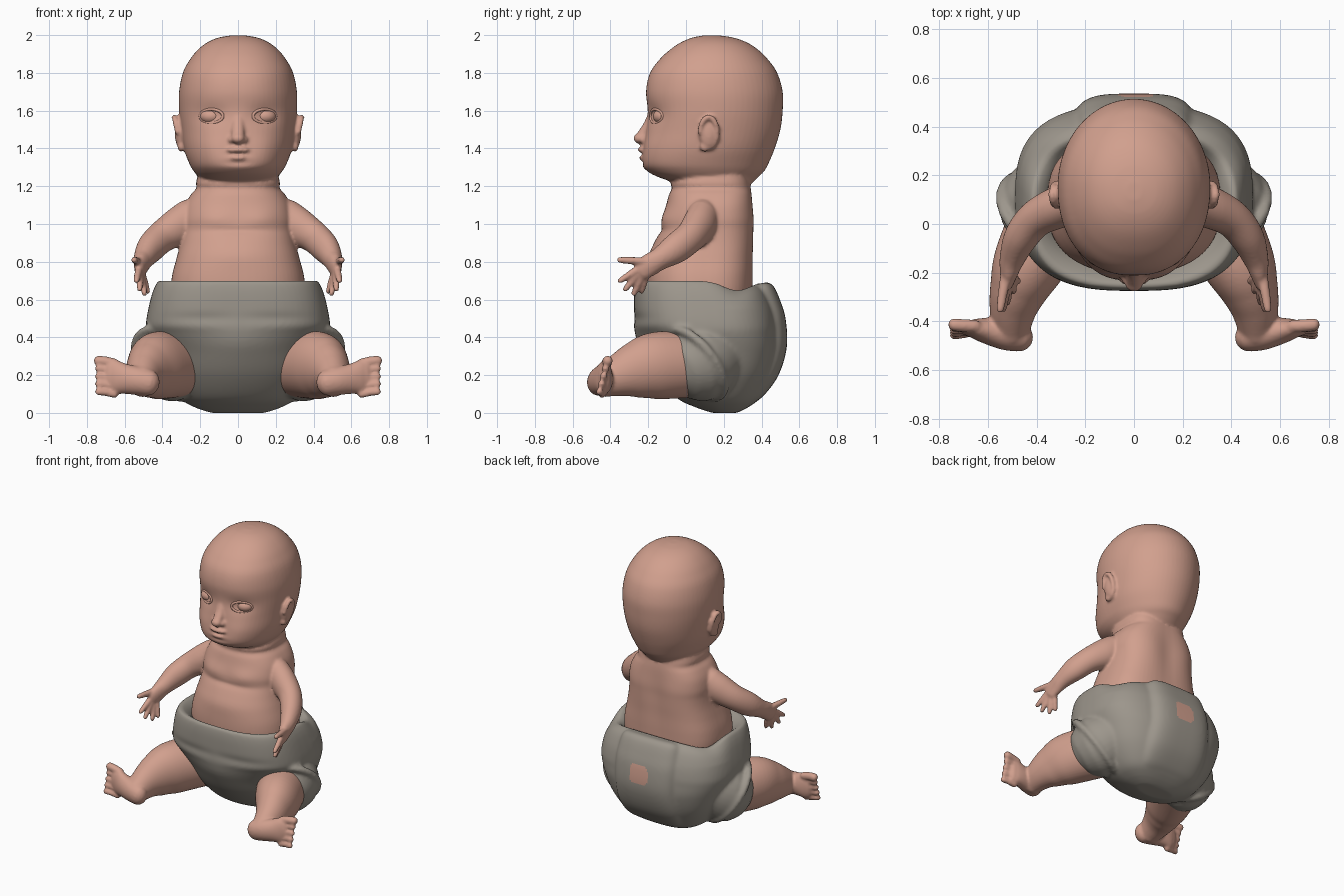
import bpy, bmesh, math
from mathutils import Vector, Matrix

if "Cube" in bpy.data.objects:
    bpy.data.objects.remove(bpy.data.objects["Cube"])


def material(name, rgb):
    m = bpy.data.materials.new(name)
    m.diffuse_color = (*rgb, 1)
    m.use_nodes = True
    m.node_tree.nodes["Principled BSDF"].inputs["Base Color"].default_value = m.diffuse_color
    return m


SKIN = material("warm skin", (0.64, 0.35, 0.27))
CLOTH = material("grey cloth", (0.335, 0.305, 0.262))


def spline(rows, steps=6):
    """Catmull-Rom interpolation of rows of numbers."""
    out = []
    for i in range(len(rows) - 1):
        p0, p1 = rows[max(i - 1, 0)], rows[i]
        p2, p3 = rows[i + 1], rows[min(i + 2, len(rows) - 1)]
        for k in range(steps):
            t = k / steps
            out.append([0.5 * (2 * b + (c - a) * t + (2 * a - 5 * b + 4 * c - d) * t * t
                               + (3 * b - a - 3 * c + d) * t ** 3)
                        for a, b, c, d in zip(p0, p1, p2, p3)])
    out.append(list(rows[-1]))
    return out


def skin_rings(bm, rings):
    """Bridge a list of point rings into a closed solid."""
    vs = [[bm.verts.new(p) for p in r] for r in rings]
    n = len(vs[0])
    for a, b in zip(vs, vs[1:]):
        for i in range(n):
            bm.faces.new((a[i], a[(i + 1) % n], b[(i + 1) % n], b[i]))
    bm.faces.new(vs[0][::-1])
    bm.faces.new(vs[-1])


def loft(bm, rows, nf=2.0, nb=2.0, seg=64):
    """Superellipse stack: rows of (z, y front, y back, half width[, front squareness])."""
    rings = []
    for z, y0, y1, rx, *f in spline(rows):
        ring = []
        for k in range(seg):
            a = 2 * math.pi * k / seg
            c, s = math.cos(a), math.sin(a)
            e = 2 / (nb if s > 0 else f[0] if f else nf)
            ring.append((rx * math.copysign(abs(c) ** e, c),
                         (y0 + y1) / 2 + (y1 - y0) / 2 * math.copysign(abs(s) ** e, s), z))
        rings.append(ring)
    skin_rings(bm, rings)


def tube(bm, rows, ref=(0, 0, 1), sides=(1, -1), seg=32, steps=6):
    """Round-ended limb: rows of (x, y, z, width radius, radius along ref)."""
    ref = Vector(ref)
    pts = spline(rows, steps)
    pos = [Vector(p[:3]) for p in pts]
    secs = []
    for i, p in enumerate(pts):
        t = (pos[min(i + 1, len(pos) - 1)] - pos[max(i - 1, 0)]).normalized()
        secs.append((pos[i], t, p[3], p[4]))

    def cap(sec, sign):
        c, t, w, h = sec
        return [(c + t * sign * min(w, h) * math.sin(q), t, w * math.cos(q), h * math.cos(q))
                for q in (0.4, 0.8, 1.15, 1.45)]
    secs = cap(secs[0], -1)[::-1] + secs + cap(secs[-1], 1)
    for s in sides:
        rings = []
        for c, t, w, h in secs:
            up = (ref - t * t.dot(ref)).normalized()
            side = up.cross(t)
            ring = []
            for k in range(seg):
                a = 2 * math.pi * k / seg
                v = c + side * w * math.cos(a) + up * h * math.sin(a)
                ring.append((v.x * s, v.y, v.z))
            rings.append(ring)
        skin_rings(bm, rings)


def ball(bm, c, r, sides=(1, -1)):
    for s in sides:
        m = Matrix.Translation((c[0] * s, c[1], c[2])) @ Matrix.Diagonal((*r, 1))
        bmesh.ops.create_uvsphere(bm, u_segments=32, v_segments=20, radius=1, matrix=m)


def finish(bm, name, mats, voxel=0, smooth=4):
    """Turn a bmesh into an object, optionally fusing its parts."""
    bmesh.ops.recalc_face_normals(bm, faces=bm.faces[:])
    me = bpy.data.meshes.new(name)
    bm.to_mesh(me)
    bm.free()
    ob = bpy.data.objects.new(name, me)
    bpy.context.collection.objects.link(ob)
    bpy.context.view_layer.objects.active = ob
    if voxel:
        r = ob.modifiers.new("fuse", 'REMESH')
        r.mode, r.voxel_size = 'VOXEL', voxel
        sm = ob.modifiers.new("soften", 'SMOOTH')
        sm.factor, sm.iterations = 0.5, smooth
        bpy.ops.object.modifier_apply(modifier="fuse")
        bpy.ops.object.modifier_apply(modifier="soften")
    ob.data.materials.clear()
    for m in mats:
        ob.data.materials.append(m)
    for p in ob.data.polygons:
        p.use_smooth = True
        p.material_index = 0
    return ob


def sculpt(ob, brushes, test):
    """Soft pushes along y: (x, z, radius x, radius z, depth), mirrored."""
    for v in ob.data.vertices:
        x, y, z = abs(v.co.x), v.co.y, v.co.z
        if test(y):
            for cx, cz, rx, rz, d in brushes:
                q = ((x - cx) / rx) ** 2 + ((z - cz) / rz) ** 2
                if q < 6:
                    v.co.y += d * math.exp(-q)


body = bmesh.new()
# head
loft(body, [(1.215, -0.05, .35, .18), (1.25, -.15, .385, .21), (1.28, -.205, .415, .235),
            (1.32, -.235, .437, .258), (1.40, -.226, .47, .287), (1.50, -.212, .50, .302),
            (1.60, -.203, .512, .312), (1.70, -.208, .512, .312), (1.80, -.187, .483, .292),
            (1.87, -.14, .435, .255), (1.92, -.088, .385, .215), (1.96, -.03, .325, .165),
            (1.987, .035, .25, .102), (1.999, .10, .17, .03)], nf=2.2)
# torso and neck
loft(body, [(.5, -.17, .33, .33), (.62, -.2, .35, .355), (.72, -.205, .355, .35),
            (.82, -.192, .357, .325), (.9, -.165, .36, .305), (.97, -.135, .36, .295),
            (1.03, -.125, .36, .295), (1.1, -.105, .355, .28), (1.155, -.09, .35, .25),
            (1.19, -.075, .345, .22), (1.22, -.08, .34, .222), (1.3, -.05, .33, .2)], nf=2.4, nb=2.9)
# nose and lips
tube(body, [(0, -.178, 1.585, .022, .03), (0, -.205, 1.52, .024, .032), (0, -.234, 1.465, .03, .034)],
     ref=(1, 0, 0), sides=(1,))
ball(body, (0, -.244, 1.453), (.036, .034, .028), (1,))
ball(body, (.032, -.22, 1.445), (.022, .025, .02))
ball(body, (0, -.225, 1.392), (.06, .03, .02), (1,))
ball(body, (0, -.22, 1.352), (.05, .03, .02), (1,))
# ears
rim = [i * math.pi / 6 for i in range(-4, 7)]
tube(body, [(.318 + .018 * math.sin(a), .12 + .045 * math.cos(a), 1.485 + .08 * math.sin(a), .014, .016)
            for a in rim], ref=(1, 0, 0), steps=3)
ball(body, (.305, .12, 1.485), (.03, .052, .085))
ball(body, (.302, .10, 1.41), (.018, .028, .028))
# arms and palms
tube(body, [(.25, .09, 1.035, .085, .10), (.32, .065, .985, .086, .10), (.405, .02, .93, .077, .085),
            (.465, -.055, .87, .07, .08), (.50, -.14, .815, .053, .06), (.512, -.19, .785, .04, .06),
            (.52, -.235, .755, .028, .056)])
# fingers, thumb first
for base, tip, r in [((.525, -.19, .80), (.55, -.35, .81), .021),
                     ((.525, -.25, .765), (.537, -.348, .70), .019),
                     ((.52, -.25, .745), (.52, -.32, .655), .019),
                     ((.515, -.235, .73), (.495, -.275, .632), .019),
                     ((.505, -.21, .73), (.478, -.235, .642), .018)]:
    mid = [(a + b) / 2 for a, b in zip(base, tip)]
    tube(body, [(*base, r, r), (*mid, r, r), (*tip, r * .8, r * .8)], ref=(1, 0, 0), seg=16)
# legs
tube(body, [(.24, .18, .25, .16, .16), (.34, .02, .255, .165, .175), (.43, -.16, .25, .15, .178),
            (.475, -.27, .225, .12, .15), (.497, -.35, .2, .098, .117), (.505, -.43, .17, .078, .088)],
     seg=48)
# feet
tube(body, [(.475, -.465, .16, .06, .07), (.53, -.455, .17, .063, .075), (.60, -.44, .18, .055, .08),
            (.65, -.432, .188, .043, .09), (.675, -.43, .19, .033, .086)])
# toes, big toe first
for i in range(5):
    z, r = .272 - .041 * i, (.027 if i == 0 else .0195)
    tube(body, [(.655, -.42 - .006 * i, z - .01, r, r), (.70, -.418 - .008 * i, z, r, r),
                (.738, -.414 - .011 * i, z + .004, r, r)], seg=16)
skin = finish(body, "body", [SKIN], voxel=.009)
# sockets, cheeks, mouth line, chin dip, belly fold
sculpt(skin, [(.14, 1.575, .08, .05, .016), (.16, 1.40, .09, .08, -.014), (.1, 1.75, .16, .1, -.006),
              (0, 1.371, .045, .012, .012), (0, 1.325, .07, .016, .008), (0, .965, .2, .02, .007),
              (.13, 1.03, .09, .05, -.01), (0, .84, .18, .07, -.008)], lambda y: y < .03)
# spine groove and shoulder blades
sculpt(skin, [(0, .95, .08, .2, -.01), (.15, 1.02, .09, .1, .004)], lambda y: y > .22)

# eyeballs
eyes = bmesh.new()
ball(eyes, (.14, -.118, 1.57), (.062, .056, .044))
finish(eyes, "eyeballs", [SKIN])
# eyelids
lids = bmesh.new()
loop = [i * math.pi / 8 for i in range(17)]
tube(lids, [(.14 + .06 * math.cos(a), -.163 + .032 * math.cos(a) + .008 * math.cos(a) ** 2,
             1.571 + .036 * math.sin(a), .008, .008) for a in loop], ref=(0, 1, 0), seg=12, steps=3)
finish(lids, "eyelids", [SKIN])

# diaper shell with an inward rolled waist
nappy = bmesh.new()
loft(nappy, [(.0, .14, .27, .14, 2), (.03, .05, .33, .23, 2), (.08, -.05, .39, .31, 2),
             (.2, -.16, .455, .40, 1.9), (.33, -.235, .49, .455, 1.9), (.42, -.262, .49, .485, 2.3),
             (.47, -.272, .487, .488, 2.7), (.55, -.275, .47, .475, 2.8), (.64, -.274, .43, .452, 2.8),
             (.695, -.264, .385, .425, 2.8), (.70, -.245, .37, .405, 2.7), (.67, -.215, .355, .37, 2.5),
             (.62, -.18, .34, .34, 2.4)], nb=2.8)
# padded back panel
loft(nappy, [(.04, .15, .34, .2), (.09, .2, .41, .23), (.2, .2, .49, .25), (.35, .2, .534, .25),
             (.5, .2, .527, .25), (.6, .2, .497, .24), (.67, .24, .465, .22), (.695, .33, .435, .18)],
     nf=3.5, nb=3.5)
# leg cuffs and their raised hems, leaning forward at the top
tube(nappy, [(.28, .19, .33, .17, .17), (.32, .13, .30, .19, .20), (.355, .08, .272, .20, .215)])
lean = .62
across = Vector((.8, .6, 0))
up = Vector((.6 * math.sin(lean), -.8 * math.sin(lean), math.cos(lean)))
hem = []
for i in range(25):
    a = 2 * math.pi * i / 24
    p = Vector((.368, .045, .262)) + across * .20 * math.cos(a) + up * .222 * math.sin(a)
    hem.append((*p, .024, .024))
tube(nappy, hem, ref=across.cross(up), seg=14, steps=3)
diaper = finish(nappy, "diaper", [CLOTH, SKIN], voxel=.012, smooth=6)
# soft folds in the front cloth
sculpt(diaper, [(.2, .5, .2, .03, .008), (0, .40, .13, .08, -.008)], lambda y: y < 0)
# waist dips beside the back panel
for v in diaper.data.vertices:
    if v.co.z > .55:
        v.co.z -= .05 * (v.co.z - .55) / .15 * math.exp(-((v.co.y - .27) / .1) ** 2)
# small patch on the back panel
for p in diaper.data.polygons:
    c = p.center
    if c.y > .4 and abs((c.x - .01) / .072) ** 4 + abs((c.z - .455) / .066) ** 4 < 1:
        p.material_index = 1
